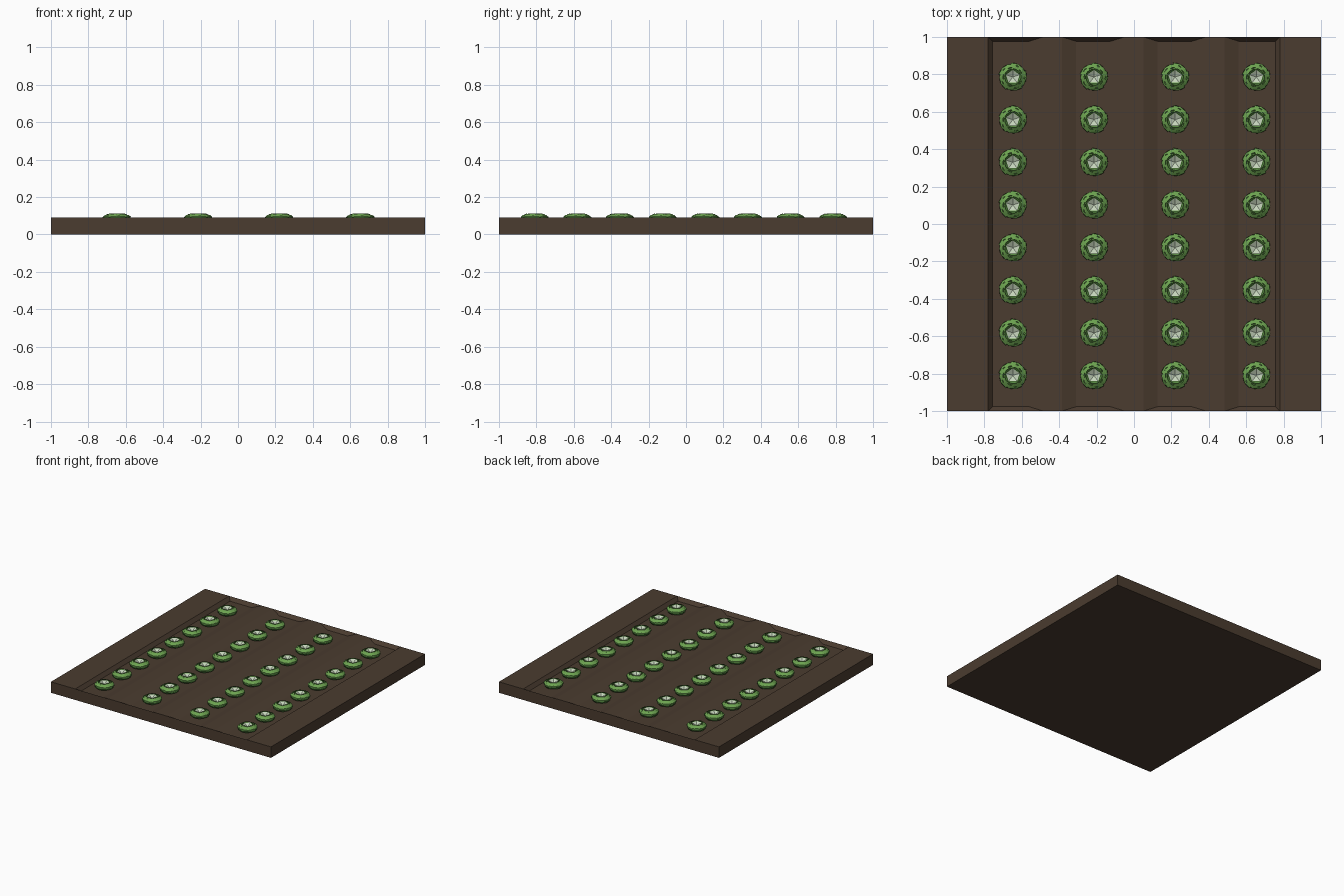
import bpy, bmesh, math

if "Cube" in bpy.data.objects:
    bpy.data.objects.remove(bpy.data.objects["Cube"])


def material(name, rgb):
    m = bpy.data.materials.new(name)
    m.diffuse_color = (*rgb, 1)
    m.use_nodes = True
    m.node_tree.nodes["Principled BSDF"].inputs["Base Color"].default_value = m.diffuse_color
    return m


soil = material("brown soil", (0.070, 0.045, 0.029))
green = material("leaf green", (0.150, 0.365, 0.080))
dark = material("outer leaf green", (0.095, 0.255, 0.055))
pale = material("pale heart", (0.56, 0.66, 0.50))


def finish(bm, name, mats):
    me = bpy.data.meshes.new(name)
    bm.to_mesh(me)
    bm.free()
    for m in mats:
        me.materials.append(m)
    return me


def add_object(name, me, loc=(0, 0, 0)):
    ob = bpy.data.objects.new(name, me)
    ob.location = loc
    bpy.context.collection.objects.link(ob)
    return ob


# Soil bed: furrows sunk into a slab, with sloped walls on all sides
TOP, DEPTH, WALL = 0.09, 0.028, 0.023
profile = [(-1, 0), (-0.78, 0), (-0.757, DEPTH)]
for c in (-0.435, 0, 0.435):
    profile += [(c - 0.125, DEPTH), (c - 0.05, 0), (c + 0.05, 0), (c + 0.125, DEPTH)]
profile += [(0.757, DEPTH), (0.78, 0), (1, 0)]

bm = bmesh.new()


def row(y, sunk):
    out = []
    for x, d in profile:
        yy = y - math.copysign(WALL * d / DEPTH, y) if sunk else y
        out.append(bm.verts.new((x, yy, TOP - (d if sunk else 0))))
    return out


rows = [row(-1, False), row(-1, True), row(1, True), row(1, False)]
for a, b in zip(rows, rows[1:]):
    for i in range(len(a) - 1):
        bm.faces.new((a[i], a[i + 1], b[i + 1], b[i]))
bmesh.ops.remove_doubles(bm, verts=bm.verts, dist=0.0005)
# slab sides and bottom, drawn down from the rim
rim = [e for e in bm.edges if e.is_boundary]
ext = bmesh.ops.extrude_edge_only(bm, edges=rim)["geom"]
low = [g for g in ext if isinstance(g, bmesh.types.BMVert)]
for v in low:
    v.co.z = 0
bmesh.ops.contextual_create(
    bm, geom=[g for g in ext if isinstance(g, bmesh.types.BMEdge)])
bmesh.ops.recalc_face_normals(bm, faces=bm.faces)
add_object("soil_bed", finish(bm, "soil_bed", [soil]))


# Cabbage: overlapping rings of five cupped leaves around a pale heart
def leaf_ring(bm, prof, turn, span, skew, ruffle, mat_low, mat_high):
    n = 6
    for k in range(5):
        a0 = math.radians(turn + 72 * k)
        grid = []
        for j, (r, z) in enumerate(prof):
            line = []
            for i in range(n + 1):
                u = 2 * i / n - 1
                a = a0 + u * math.radians(span)
                rr = r * (1 + skew * u)
                zz = z - 0.004 * u * u * j / (len(prof) - 1)
                if j >= len(prof) - 2 and i % 2:
                    rr *= 1 - ruffle
                    zz += ruffle * 0.03
                line.append(bm.verts.new((rr * math.cos(a), rr * math.sin(a), zz)))
            grid.append(line)
        for j in range(len(prof) - 1):
            for i in range(n):
                f = bm.faces.new((grid[j][i], grid[j][i + 1],
                                  grid[j + 1][i + 1], grid[j + 1][i]))
                f.material_index = mat_low if j < len(prof) - 2 else mat_high


bm = bmesh.new()
leaf_ring(bm, [(0.035, 0.0), (0.064, 0.008), (0.073, 0.024), (0.074, 0.034), (0.064, 0.042)],
          54, 44, 0.04, 0.05, 1, 0)
leaf_ring(bm, [(0.035, 0.005), (0.060, 0.020), (0.064, 0.038), (0.052, 0.047)],
          90, 42, 0.05, 0.03, 1, 0)
leaf_ring(bm, [(0.030, 0.010), (0.050, 0.030), (0.050, 0.044), (0.043, 0.050)],
          54, 40, 0.05, 0.0, 1, 0)


# heart: pentagonal cup
def pentagon(r, z):
    return [bm.verts.new((r * math.cos(math.radians(90 + 72 * k)),
                          r * math.sin(math.radians(90 + 72 * k)), z)) for k in range(5)]


base, lip, cup = pentagon(0.036, 0.004), pentagon(0.043, 0.050), pentagon(0.038, 0.047)
centre = bm.verts.new((0, 0, 0.028))
for k in range(5):
    m = (k + 1) % 5
    bm.faces.new((base[k], base[m], lip[m], lip[k])).material_index = 0
    bm.faces.new((lip[k], lip[m], cup[m], cup[k])).material_index = 0
    bm.faces.new((cup[k], cup[m], centre)).material_index = 2
cabbage = finish(bm, "cabbage", [green, dark, pale])

# Four furrows of eight cabbages
for i in range(4):
    for j in range(8):
        add_object(f"cabbage_{i + 1}_{j + 1}", cabbage,
                   (-0.648 + 0.434 * i, -0.81 + 0.228 * j, TOP - DEPTH))
